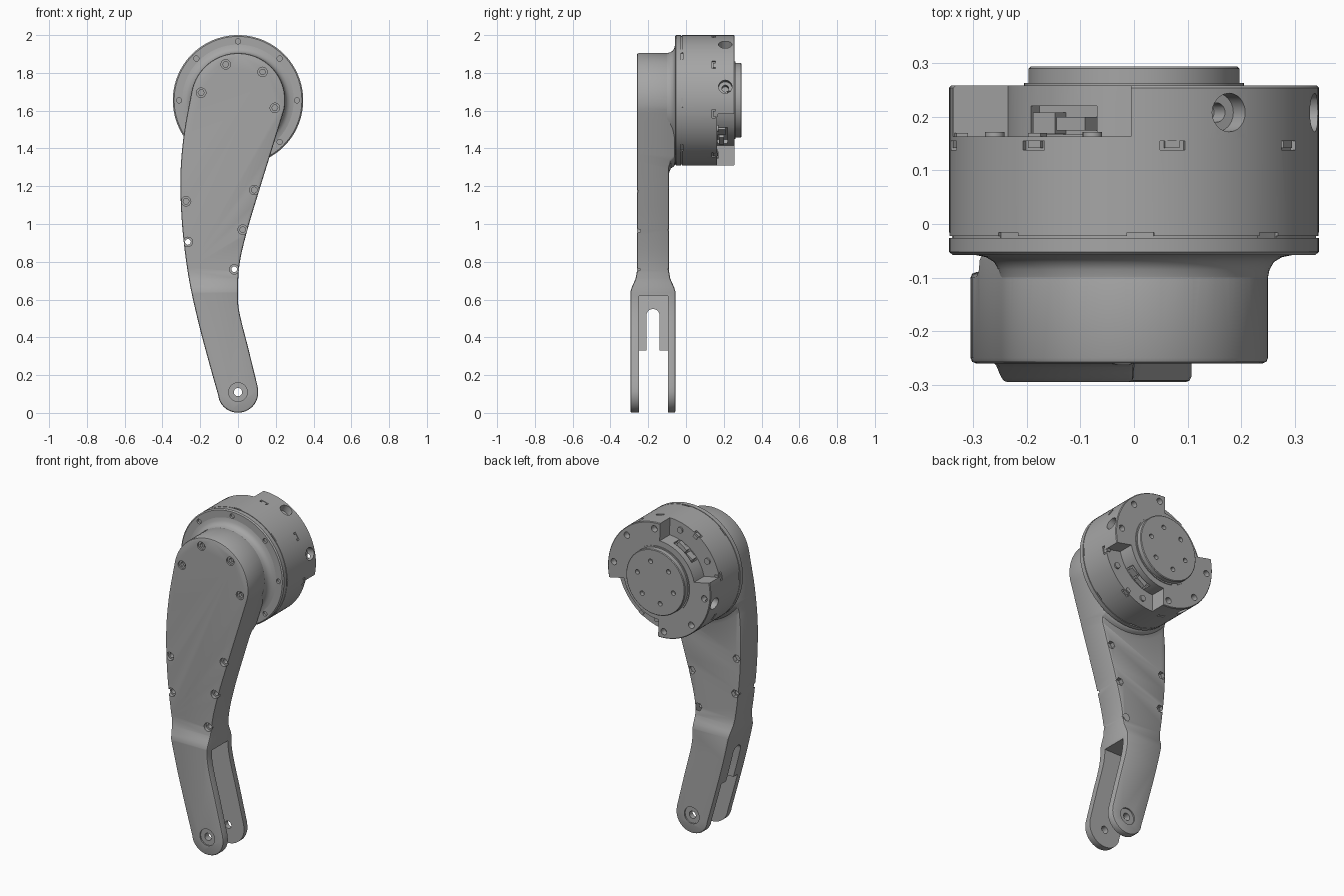
import bpy, bmesh
from math import cos, sin, pi, radians
from mathutils import Matrix, Vector

cube = bpy.data.objects.get("Cube")
if cube:
    bpy.data.objects.remove(cube)

grey = bpy.data.materials.new("mid grey")
grey.use_nodes = True
grey.diffuse_color = (0.38, 0.38, 0.38, 1)
grey.node_tree.nodes["Principled BSDF"].inputs["Base Color"].default_value = (0.38, 0.38, 0.38, 1)

AXIS_Z = 1.655                                   # height of the motor axis
MOTOR = Matrix.Translation((0, 0, AXIS_Z))
R = 0.345                                        # motor radius


def make(name, bm, matrix=Matrix()):
    bmesh.ops.recalc_face_normals(bm, faces=bm.faces)
    bm.transform(matrix)
    mesh = bpy.data.meshes.new(name)
    bm.to_mesh(mesh)
    bm.free()
    mesh.materials.append(grey)
    obj = bpy.data.objects.new(name, mesh)
    bpy.context.collection.objects.link(obj)
    return obj


def lathe(name, profile, matrix=MOTOR, steps=96):
    """Turn (radius, y) points about the y axis."""
    bm = bmesh.new()
    verts = [bm.verts.new((r, y, 0)) for r, y in profile]
    edges = [bm.edges.new(pair) for pair in zip(verts, verts[1:])]
    bmesh.ops.spin(bm, geom=verts + edges, cent=(0, 0, 0), axis=(0, 1, 0),
                   angle=2 * pi, steps=steps)
    bmesh.ops.remove_doubles(bm, verts=bm.verts, dist=1e-5)
    return make(name, bm, matrix)


def cylinder(r, y0, y1, matrix=MOTOR, steps=24):
    return lathe("cutter", [(0, y0), (r, y0), (r, y1), (0, y1)], matrix, steps)


def prism(name, points, place, depth):
    """Extrude a flat outline; place() maps its 2D points into space."""
    bm = bmesh.new()
    face = bm.faces.new([bm.verts.new(place(*p)) for p in points])
    new = bmesh.ops.extrude_face_region(bm, geom=[face])["geom"]
    bmesh.ops.translate(bm, vec=depth, verts=[v for v in new if isinstance(v, bmesh.types.BMVert)])
    return make(name, bm)


def box(name, low, high, matrix=Matrix()):
    bm = bmesh.new()
    bmesh.ops.create_cube(bm, size=1)
    low, high = Vector(low), Vector(high)
    for v in bm.verts:
        v.co = (low + high) / 2 + v.co * (high - low)
    return make(name, bm, matrix)


def polar(degrees):
    """Motor frame with local x pointing outward at this angle."""
    return MOTOR @ Matrix.Rotation(-radians(degrees), 4, 'Y')


def bake(obj):
    dg = bpy.context.evaluated_depsgraph_get()
    dg.update()
    mesh = bpy.data.meshes.new_from_object(obj.evaluated_get(dg))
    obj.modifiers.clear()
    obj.data = mesh


def combine(obj, operation, tools):
    for tool in tools:
        mod = obj.modifiers.new("combine", 'BOOLEAN')
        mod.operation, mod.solver, mod.object = operation, 'EXACT', tool
    bake(obj)
    for tool in tools:
        bpy.data.objects.remove(tool)


def curve(points, n=5):
    """Smooth curve through the points."""
    p = [Vector(q) for q in points]
    p = [2 * p[0] - p[1]] + p + [2 * p[-1] - p[-2]]
    out = []
    for a, b, c, d in zip(p, p[1:], p[2:], p[3:]):
        for i in range(n):
            t = i / n
            out.append((2 * b + (c - a) * t + (2 * a - 5 * b + 4 * c - d) * t * t
                        + (3 * b - a - 3 * c + d) * t ** 3) / 2)
    return out + [p[-2]]


def arc(cz, r, start, end, n):
    angles = [radians(start + (end - start) * i / n) for i in range(n + 1)]
    return [(r * cos(a), cz + r * sin(a)) for a in angles]


# Leg: front outline intersected with the side outline and a round motor seat
right_side = [(0.104, 0.14), (0.055, 0.34), (0.006, 0.54), (0, 0.66), (0.01, 0.8),
              (0.05, 0.97), (0.113, 1.18), (0.172, 1.37), (0.24, 1.59)]
left_side = [(-0.248, 1.69), (-0.283, 1.5), (-0.302, 1.32), (-0.304, 1.15), (-0.292, 0.95),
             (-0.262, 0.72), (-0.215, 0.5), (-0.16, 0.29), (-0.104, 0.09)]
outline = (arc(0.108, 0.107, 200, 370, 24) + curve(right_side)
           + arc(AXIS_Z, 0.25, -10, 168, 36) + curve(left_side))
leg = prism("leg", outline, lambda x, z: (x, -0.4, z), (0, 0.5, 0))
side = [(-0.295, -0.1), (-0.295, 0.64), (-0.287, 0.665), (-0.267, 0.71), (-0.26, 0.75), (-0.26, 2.1),
        (-0.09, 2.1), (-0.09, 0.75), (-0.083, 0.71), (-0.063, 0.665), (-0.055, 0.64), (-0.055, -0.1)]
envelope = prism("envelope", side, lambda y, z: (-0.6, y, z), (1.2, 0, 0))
seat = lathe("seat", [(0, -0.1), (0.4, -0.1), (0.385, -0.09), (0.36, -0.08), (0.347, -0.058), (0, -0.058)])
combine(envelope, 'UNION', [seat])
combine(leg, 'INTERSECT', [envelope])
bevel = leg.modifiers.new("soft edges", 'BEVEL')
bevel.width, bevel.segments, bevel.angle_limit = 0.01, 2, radians(42)
bevel.use_clamp_overlap = False
bake(leg)

# Fork pocket, open toward +x, with a narrow slot through the outer wall
pocket = [(-0.2, 0.62), (-0.122, 0.33), (-0.5, 0.33), (-0.5, -0.1), (0.5, -0.1), (0.5, 0.62)]
slot = [(-0.21, 0.2), (-0.14, 0.2)] + [(x - 0.175, z) for x, z in arc(0.515, 0.035, 0, 180, 10)]
cuts = [prism("cutter", pocket, lambda x, z: (x, -0.25, z), (0, 0.155, 0)),
        prism("cutter", slot, lambda y, z: (-0.5, y, z), (0.46, 0, 0))]

# Pivot hole and its shallow washers seats
pivot = Matrix.Translation((0, 0, 0.11))
cuts += [cylinder(0.022, -0.5, 0.1, pivot), cylinder(0.05, -0.5, -0.287, pivot),
         cylinder(0.05, -0.063, 0, pivot)]

# Leg bolt holes: blind at the head, through with hex nut pockets lower down
for x, z in [(-0.065, 1.845), (0.13, 1.805), (-0.195, 1.695), (0.195, 1.615)]:
    at = Matrix.Translation((x, 0, z))
    cuts += [cylinder(0.025, -0.4, -0.25, at), cylinder(0.016, -0.4, -0.23, at, 6)]
for x, z in [(-0.275, 1.12), (0.086, 1.18), (0.025, 0.97), (-0.265, 0.905), (-0.02, 0.76)]:
    at = Matrix.Translation((x, 0, z))
    cuts += [cylinder(0.025, -0.4, -0.24, at), cylinder(0.015, -0.4, 0, at),
             cylinder(0.024, -0.115, 0, at, 6)]
combine(leg, 'DIFFERENCE', cuts)

# Fillet where the leg head meets the motor flange
fillet = lathe("head_fillet", [(0.24, -0.11), (0.25, -0.1), (0.253, -0.085), (0.261, -0.071),
                               (0.276, -0.062), (0.295, -0.058), (0.24, -0.05)])

# Motor front flange with a ring of screw holes
flange = lathe("motor_flange", [(0, -0.058), (0.338, -0.058), (R, -0.052), (R, -0.026), (0, -0.026)])
cuts = [cylinder(0.014, -0.1, -0.045, polar(45 * i) @ Matrix.Translation((0.312, 0, 0)), 16) for i in range(8)]
combine(flange, 'DIFFERENCE', cuts)

# Motor body with seam and clip notches
body = lathe("motor_body", [(0, -0.03), (0.34, -0.03), (0.34, -0.022), (R, -0.022), (R, 0.16), (0, 0.16)])
cuts = []
for i in range(8):
    cuts.append(box("cutter", (0.333, 0.138, -0.024), (0.4, 0.2, 0.024), polar(33 + 45 * i)))
    cuts.append(box("cutter", (0.337, -0.038, -0.025), (0.4, -0.016, 0.025), polar(43 + 45 * i)))
combine(body, 'DIFFERENCE', cuts)
for i in range(8):
    box("clip", (0.32, 0.142, -0.014), (0.342, 0.17, 0.014), polar(33 + 45 * i))

# Rear plate: two mounting tabs, two cutouts and bolt holes
plate = lathe("rear_plate", [(0, 0.155), (R, 0.155), (R, 0.254), (0.341, 0.258), (0, 0.258)])
cuts = []
for turn in (0, 180):
    sector = arc(AXIS_Z, 0.5, 91 + turn, 168 + turn, 16) + arc(AXIS_Z, 0.24, 168 + turn, 91 + turn, 24)
    cuts.append(prism("cutter", sector, lambda x, z: (x, 0.163, z), (0, 0.2, 0)))
    cuts.append(box("cutter", (0.2, 0.167, -0.075), (0.3, 0.22, 0.075), polar(125 + turn)))
    for a in (12, 59):
        radial = polar(a + turn) @ Matrix.Translation((0, 0.208, 0)) @ Matrix.Rotation(-pi / 2, 4, 'Z')
        cuts += [cylinder(0.036, 0.3, 0.4, radial), cylinder(0.018, 0.26, 0.4, radial)]
    for a in (6, 45, 84):
        cuts.append(cylinder(0.019, 0.22, 0.4, polar(a + turn) @ Matrix.Translation((0.305, 0, 0))))
combine(plate, 'DIFFERENCE', cuts)

# Connectors and screws in the cutouts
for turn in (0, 180):
    box("connector", (0.19, 0.168, 0.015), (0.235, 0.208, 0.065), polar(125 + turn))
    box("connector_plug", (0.19, 0.174, -0.06), (0.245, 0.2, 0.005), polar(125 + turn))
    for a in (105, 150):
        screw = cylinder(0.018, 0.16, 0.172, polar(a + turn) @ Matrix.Translation((0.3, 0, 0)))
        screw.name = "cutout_screw"

# Output hub with six bolt holes
hub = lathe("output_hub", [(0, 0.25), (0.205, 0.25), (0.205, 0.263), (0.197, 0.263),
                           (0.197, 0.29), (0.193, 0.294), (0, 0.294)])
combine(hub, 'DIFFERENCE', [cylinder(0.014, 0.27, 0.4, polar(60 * i + 15) @ Matrix.Translation((0.125, 0, 0)), 16)
                            for i in range(6)])

# Smooth shading with sharp edges kept
for obj in bpy.context.scene.objects:
    if obj.type == 'MESH' and grey.name in obj.data.materials:
        bpy.ops.object.select_all(action='DESELECT')
        obj.select_set(True)
        bpy.context.view_layer.objects.active = obj
        bpy.ops.object.shade_smooth_by_angle(angle=radians(32))
